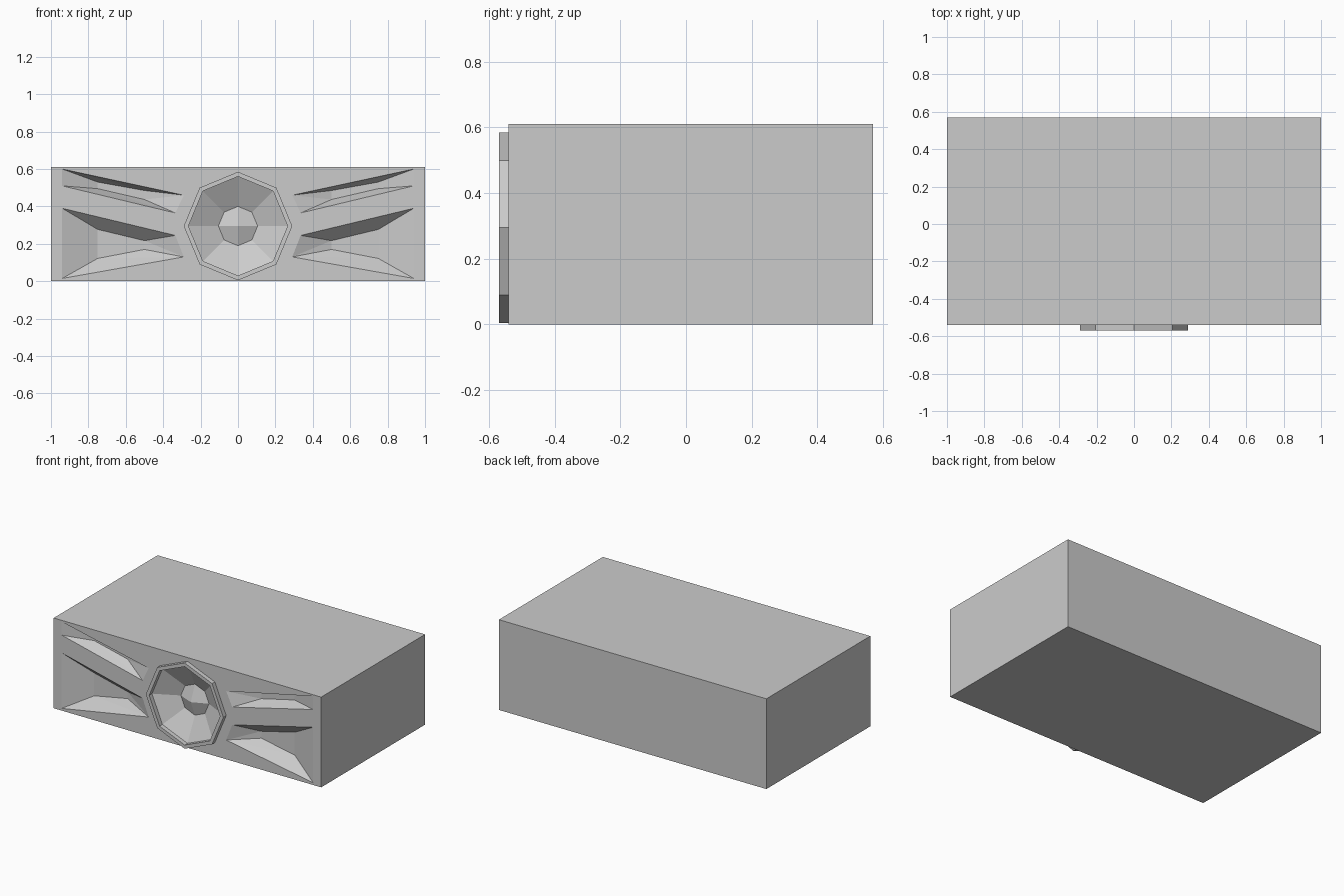
import bpy, bmesh, math

if "Cube" in bpy.data.objects:
    bpy.data.objects.remove(bpy.data.objects["Cube"])

FRONT, BACK, W, H = -0.54, 0.57, 1.0, 0.61
CZ = 0.295            # height of the speaker centre
DEPTH = 0.075         # depth of the front grooves


def make(name, bm):
    bmesh.ops.recalc_face_normals(bm, faces=bm.faces)
    me = bpy.data.meshes.new(name)
    bm.to_mesh(me)
    bm.free()
    ob = bpy.data.objects.new(name, me)
    bpy.context.collection.objects.link(ob)
    return ob


def octagon(bm, r, y):
    return [bm.verts.new((r * math.sin(i * math.pi / 4), y, CZ + r * math.cos(i * math.pi / 4)))
            for i in range(8)]


def bridge(bm, a, b):
    for i in range(8):
        j = (i + 1) % 8
        bm.faces.new((a[i], a[j], b[j], b[i]))


def hull(bm, pts):
    vs = [bm.verts.new(p) for p in pts]
    res = bmesh.ops.convex_hull(bm, input=vs)
    junk = [v for v in set(res["geom_interior"] + res["geom_unused"])
            if isinstance(v, bmesh.types.BMVert)]
    bmesh.ops.delete(bm, geom=junk, context='VERTS')


# Cabinet box
bm = bmesh.new()
bmesh.ops.create_cube(bm, size=1)
for v in bm.verts:
    v.co = (v.co.x * 2 * W, FRONT if v.co.y < 0 else BACK, H if v.co.z > 0 else 0)
cabinet = make("cabinet", bm)

# Cutter: tapered grooves, each as (outline on the panel, deep floor corners)
grooves = [
    ([(0.94, 0.60), (0.29, 0.46), (0.335, 0.365), (0.94, 0.51)],
     [(0.75, 0.53), (0.50, 0.485), (0.50, 0.437), (0.75, 0.495)]),
    ([(0.94, 0.39), (0.335, 0.245), (0.29, 0.13), (0.94, 0.015)],
     [(0.75, 0.277), (0.50, 0.217), (0.50, 0.17), (0.75, 0.122)]),
]
bm = bmesh.new()
for side in (-1, 1):
    for outline, floor in grooves:
        hull(bm, [(side * x, y, z) for y in (FRONT - 0.1, FRONT) for x, z in outline]
             + [(side * x, FRONT + DEPTH, z) for x, z in floor])

# Cutter: speaker cone recess
rings = [octagon(bm, r, y) for r, y in ((0.265, FRONT - 0.1), (0.265, FRONT), (0.105, -0.46))]
bridge(bm, rings[0], rings[1])
bridge(bm, rings[1], rings[2])
bm.faces.new(rings[0])
bm.faces.new(rings[2])
cutter = make("front_cutter", bm)
cutter.hide_render = True
cutter.display_type = 'WIRE'

mod = cabinet.modifiers.new("front_recesses", 'BOOLEAN')
mod.operation = 'DIFFERENCE'
mod.solver = 'EXACT'
mod.object = cutter

# Raised octagonal speaker rim
bm = bmesh.new()
rim = [octagon(bm, r, y) for r, y in ((0.29, FRONT), (0.29, -0.57), (0.265, -0.57), (0.265, FRONT))]
for a, b in zip(rim, rim[1:]):
    bridge(bm, a, b)
make("speaker_rim", bm)

# Faceted dust cap in the cone
bm = bmesh.new()
edge = octagon(bm, 0.105, -0.46)
tip = bm.verts.new((0, -0.505, CZ))
for i in range(0, 8, 2):
    bm.faces.new((tip, edge[i], edge[i + 1], edge[(i + 2) % 8]))
make("dust_cap", bm)
